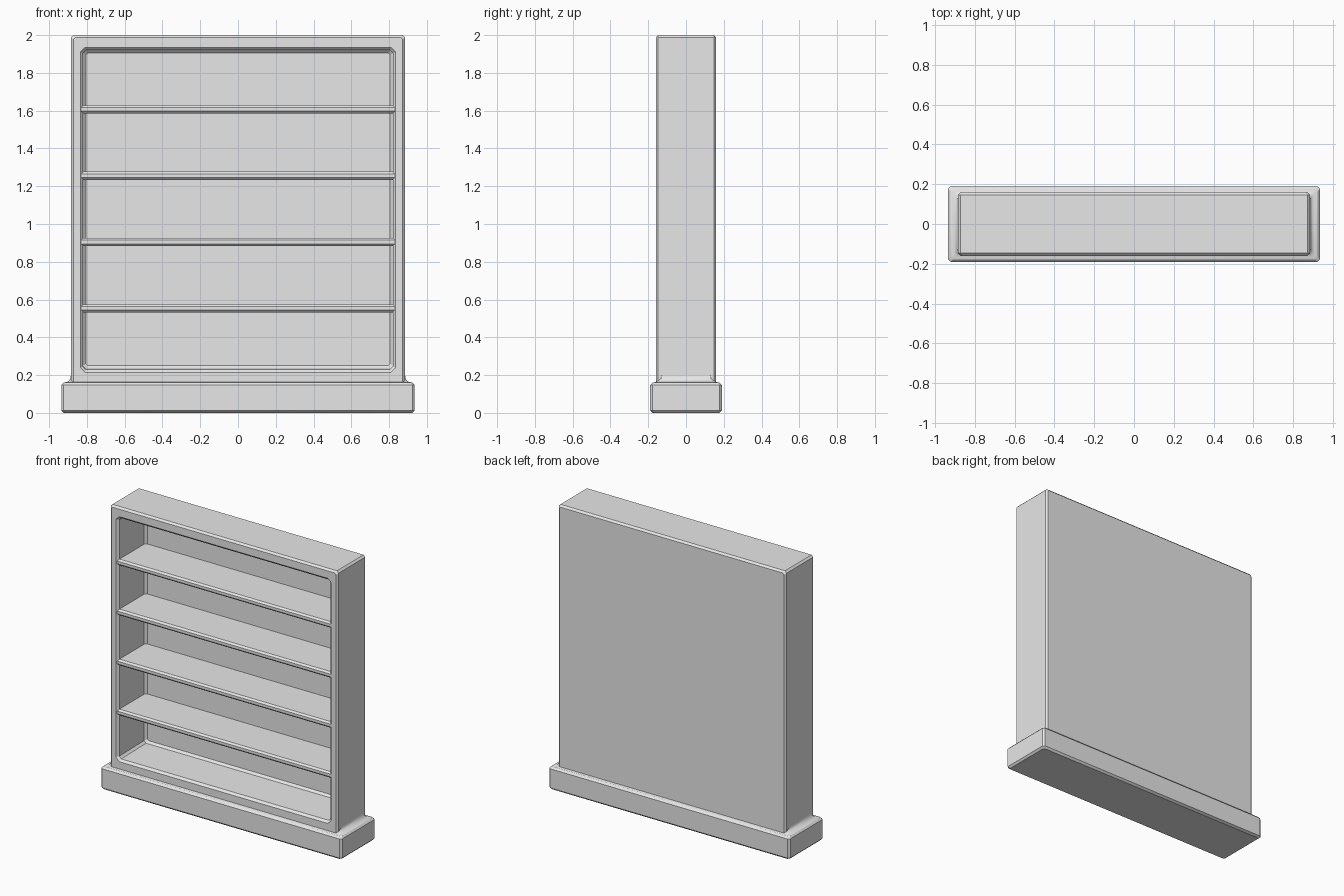
import bpy, bmesh, math

cube = bpy.data.objects.get("Cube")
if cube:
    bpy.data.objects.remove(cube, do_unlink=True)

grey = bpy.data.materials.new("plain grey")
grey.use_nodes = True
colour = (0.8, 0.8, 0.8, 1)
grey.diffuse_color = colour
grey.node_tree.nodes["Principled BSDF"].inputs["Base Color"].default_value = colour


def outline(half, low, high, cut):
    """Rectangle with its corners cut off at 45 degrees."""
    if cut == 0:
        return [(-half, low), (half, low), (half, high), (-half, high)]
    return [(-half + cut, low), (half - cut, low), (half, low + cut), (half, high - cut),
            (half - cut, high), (-half + cut, high), (-half, high - cut), (-half, low + cut)]


def loft(name, rings):
    """Skin closed rings of points in order and cap both ends."""
    bm = bmesh.new()
    loops = [[bm.verts.new(p) for p in ring] for ring in rings]
    for a, b in zip(loops, loops[1:]):
        for i in range(len(a)):
            j = (i + 1) % len(a)
            bm.faces.new((a[i], a[j], b[j], b[i]))
    bm.faces.new(loops[0])
    bm.faces.new(loops[-1])
    bmesh.ops.recalc_face_normals(bm, faces=bm.faces[:])
    mesh = bpy.data.meshes.new(name)
    bm.to_mesh(mesh)
    bm.free()
    mesh.materials.append(grey)
    obj = bpy.data.objects.new(name, mesh)
    bpy.context.collection.objects.link(obj)
    return obj


def along_y(y, half, low, high, cut):
    return [(x, y, z) for x, z in outline(half, low, high, cut)]


def along_z(z, inset, cut):
    return [(x, y, z) for x, y in outline(0.935 - inset, inset - 0.19, 0.19 - inset, cut)]


# Case: back, outer sides, front rim, then the hollow inside and its back panel
loft("bookcase_case", [
    along_y(0.16, 0.872, 0.1, 1.987, 0.01),
    along_y(0.147, 0.885, 0.1, 2.0, 0.013),
    along_y(-0.147, 0.885, 0.1, 2.0, 0.013),
    along_y(-0.16, 0.872, 0.1, 1.987, 0.01),
    along_y(-0.16, 0.835, 0.215, 1.935, 0.025),
    along_y(-0.145, 0.82, 0.23, 1.92, 0.015),
    along_y(0.13, 0.82, 0.235, 1.92, 0.015),
    along_y(0.145, 0.805, 0.25, 1.905, 0.01),
])

# Plinth: bevelled block with a small hollow moulding up to the case
levels = [(0, 0.013), (0.013, 0), (0.147, 0), (0.16, 0.012)]
for step in range(5):
    angle = math.radians(90 * step / 4)
    levels.append((0.162 + 0.036 * (1 - math.cos(angle)), 0.022 + 0.028 * math.sin(angle)))
plinth = loft("plinth", [along_z(z, inset, 0.012) for z, inset in levels])
bpy.context.view_layer.objects.active = plinth
plinth.select_set(True)
bpy.ops.object.shade_smooth_by_angle(angle=math.radians(30))

# Shelves with bevelled front edges
for n in range(4):
    low = 0.532 + n * 0.351
    high = low + 0.043
    loft(f"shelf_{n + 1}", [
        along_y(-0.155, 0.83, low + 0.012, high - 0.012, 0),
        along_y(-0.143, 0.83, low, high, 0),
        along_y(0.15, 0.83, low, high, 0),
    ])
